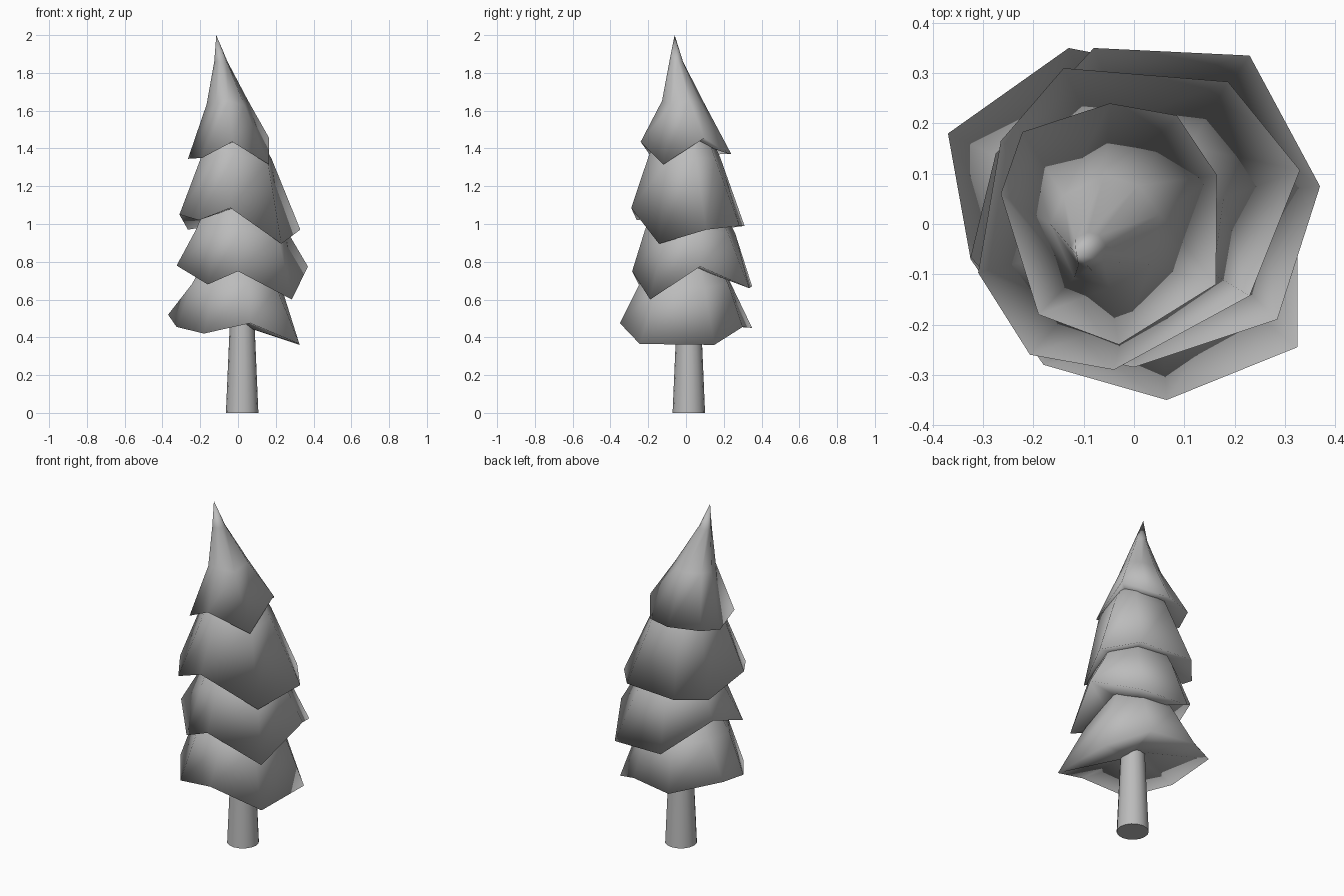
import bpy
import bmesh
from math import atan2, cos, sin, radians
from mathutils import Vector

default_cube = bpy.data.objects.get("Cube")
if default_cube:
    bpy.data.objects.remove(default_cube, do_unlink=True)


def make_material(name, colour):
    material = bpy.data.materials.new(name)
    material.use_nodes = True
    material.diffuse_color = colour
    material.node_tree.nodes["Principled BSDF"].inputs["Base Color"].default_value = colour
    return material


grey = make_material("plain grey", (0.5, 0.5, 0.5, 1))


def finish(bm, name, angle):
    bmesh.ops.recalc_face_normals(bm, faces=bm.faces)
    mesh = bpy.data.meshes.new(name)
    bm.to_mesh(mesh)
    bm.free()
    obj = bpy.data.objects.new(name, mesh)
    bpy.context.collection.objects.link(obj)
    mesh.materials.append(grey)
    bpy.ops.object.select_all(action="DESELECT")
    obj.select_set(True)
    bpy.context.view_layer.objects.active = obj
    bpy.ops.object.shade_smooth_by_angle(angle=radians(angle))


def bridge(bm, lower, upper):
    count = len(lower)
    for i in range(count):
        j = (i + 1) % count
        bm.faces.new((lower[i], lower[j], upper[j], upper[i]))


def branch_tier(name, rim, rings, hollow, tip=None):
    """Skirt from a jagged rim through rounder rings; rings are (x, y, z, radius)."""
    bm = bmesh.new()
    points = [Vector(p) for p in rim]
    middle = sum(points, Vector()) / len(points)
    angles = [atan2(p.y - middle.y, p.x - middle.x) for p in points]

    def ring(x, y, z, radius, wave=0):
        return [bm.verts.new((x + radius * cos(a), y + radius * sin(a),
                              z + wave * (p.z - middle.z)))
                for a, p in zip(angles, points)]

    edge = [bm.verts.new(p) for p in points]
    previous = edge
    for level, values in enumerate(rings):
        current = ring(*values, wave=0.2 if level == 0 else 0)
        bridge(bm, previous, current)
        previous = current
    # Close the top with a point or a flat cap
    if tip:
        apex = bm.verts.new(tip)
        for i in range(len(previous)):
            bm.faces.new((previous[i], previous[(i + 1) % len(previous)], apex))
    else:
        bm.faces.new(previous)
    # Shallow underside, shaded smoothly around the rim
    inner = ring(*hollow, wave=0.3)
    bridge(bm, inner, edge)
    bm.faces.new(inner)
    finish(bm, name, 180)


# Trunk
bm = bmesh.new()
bmesh.ops.create_cone(bm, cap_ends=True, segments=16, radius1=0.086,
                      radius2=0.06, depth=0.6)
bmesh.ops.translate(bm, verts=bm.verts, vec=(0.022, 0.015, 0.3))
finish(bm, "trunk", 40)

# Four overlapping tiers of branches, bottom to top
branch_tier(
    "bottom_branches",
    [(-.37, .18, .52), (-.325, -.07, .455), (-.18, -.28, .42), (.065, -.35, .475),
     (.325, -.245, .365), (.325, .15, .36), (.13, .3, .455), (-.13, .35, .45)],
    [(0, 0, .68, .25), (0, 0, .9, .13)], (.02, .015, .465, .07))

branch_tier(
    "lower_branches",
    [(-.325, -.066, .78), (-.16, -.25, .68), (0, -.285, .75), (.285, -.19, .6),
     (.37, .075, .775), (.23, .335, .66), (-.08, .35, .67), (-.275, .14, .84)],
    [(.015, .025, .96, .243), (0, .005, 1.2, .13)], (.01, .01, .76, .13))

branch_tier(
    "upper_branches",
    [(-.31, -.097, 1.05), (-.207, -.26, 1.02), (-.04, -.29, 1.085), (.23, -.143, .895),
     (.33, .107, .97), (.187, .283, .99), (-.14, .31, .99), (-.265, .165, .97)],
    [(-.01, 0, 1.35, .195), (-.03, 0, 1.55, .1)], (0, 0, 1.06, .13))

branch_tier(
    "top_branches",
    [(-.265, .06, 1.345), (-.19, -.18, 1.35), (-.03, -.24, 1.435), (.163, -.12, 1.315),
     (.165, .097, 1.455), (.085, .216, 1.375), (-.048, .24, 1.37), (-.222, .183, 1.37)],
    [(-.055, -.015, 1.64, .112), (-.09, -.052, 1.86, .036)], (-.02, 0, 1.42, .1),
    tip=(-.115, -.06, 2))
